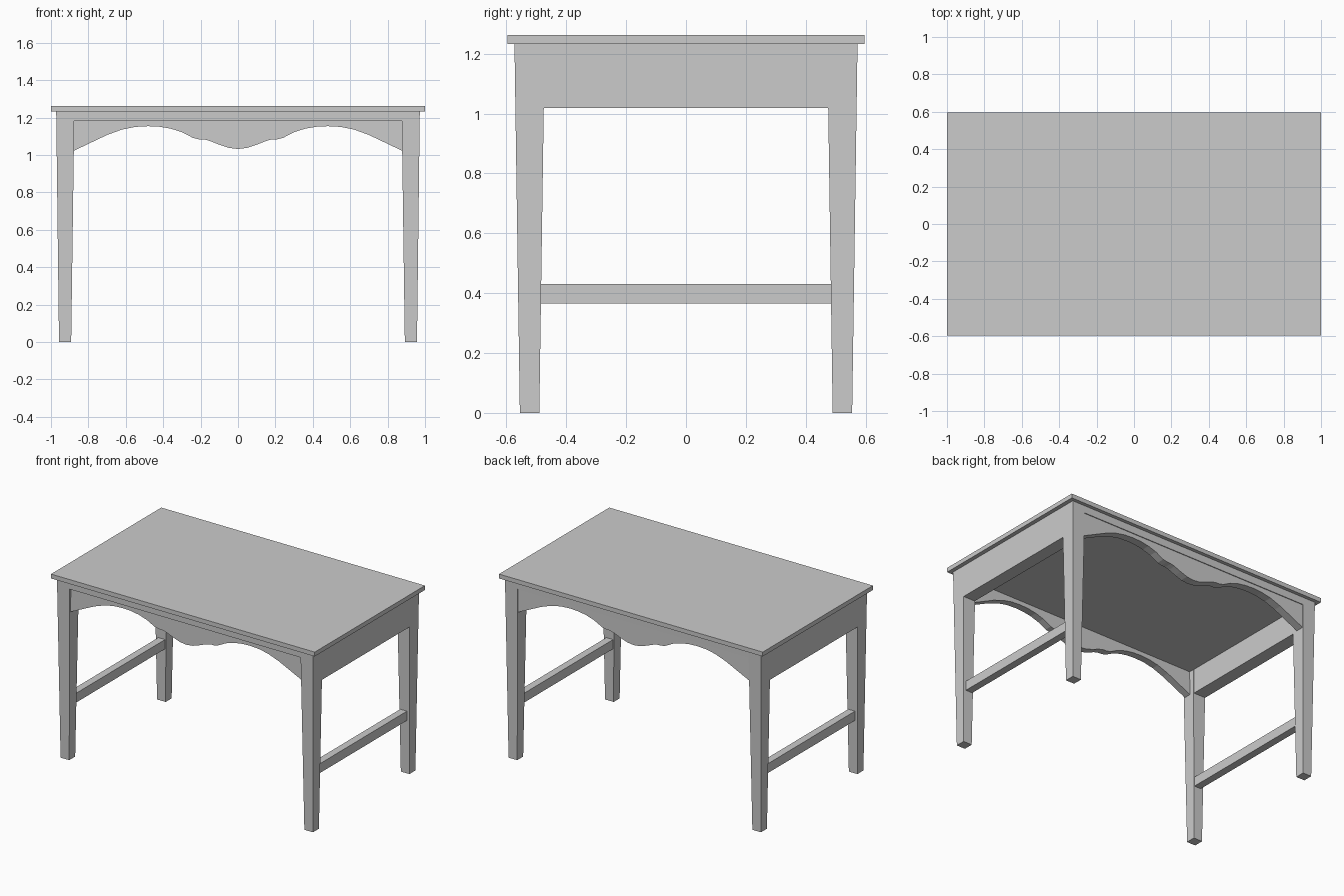
import bpy, bmesh

if "Cube" in bpy.data.objects:
    bpy.data.objects.remove(bpy.data.objects["Cube"])

TOP_Z = 1.233  # underside of the table top
RAIL_Z = 1.183  # underside of the framing board


def make_object(name, verts, faces):
    mesh = bpy.data.meshes.new(name)
    mesh.from_pydata(verts, [], faces)
    bm = bmesh.new()
    bm.from_mesh(mesh)
    bmesh.ops.recalc_face_normals(bm, faces=bm.faces)
    bm.to_mesh(mesh)
    bm.free()
    obj = bpy.data.objects.new(name, mesh)
    bpy.context.collection.objects.link(obj)
    return obj


def tapered_box(name, low, z0, high, z1):
    """Block between two rectangles given as (x0, x1, y0, y1)."""
    verts = []
    for (x0, x1, y0, y1), z in ((low, z0), (high, z1)):
        verts += [(x0, y0, z), (x1, y0, z), (x1, y1, z), (x0, y1, z)]
    faces = [(0, 1, 2, 3), (4, 5, 6, 7)]
    faces += [(i, (i + 1) % 4, (i + 1) % 4 + 4, i + 4) for i in range(4)]
    return make_object(name, verts, faces)


def mirror(obj, x=False, y=False):
    mod = obj.modifiers.new("Mirror", 'MIRROR')
    mod.use_axis = (x, y, False)
    mod.use_mirror_merge = False


# Table top
slab = (-1, 1, -0.597, 0.597)
tapered_box("table_top", slab, TOP_Z, slab, 1.263)

# Four tapered legs
legs = tapered_box("legs", (0.892, 0.957, 0.49, 0.555), 0,
                   (0.875, 0.972, 0.472, 0.573), TOP_Z)
mirror(legs, x=True, y=True)

# Side aprons, flush with the outer leg faces
side = tapered_box("side_aprons", (0.88, 0.9694, -0.476, 0.476), 1.018,
                   (0.88, 0.972, -0.473, 0.473), TOP_Z)
mirror(side, x=True)

# Framing board under the top; its long edges form the front and back rails
tapered_box("framing_board", (-0.877, 0.877, -0.5723, 0.5723), RAIL_Z,
            (-0.877, 0.877, -0.573, 0.573), TOP_Z)

# Scalloped front and back aprons, slightly recessed
half = [(0, 1.032), (0.05, 1.038), (0.1, 1.055), (0.15, 1.075), (0.18, 1.083),
        (0.21, 1.084), (0.24, 1.091), (0.3, 1.122), (0.36, 1.141),
        (0.42, 1.151), (0.48, 1.154), (0.55, 1.15), (0.62, 1.136),
        (0.7, 1.107), (0.78, 1.069), (0.879, 1.022)]
curve = [(-x, z) for x, z in reversed(half[1:])] + half


def scalloped_apron(name, outer, inner):
    verts, faces = [], []
    for x, z in curve:
        verts += [(x, outer, z), (x, inner, z),
                  (x, inner, RAIL_Z + 0.002), (x, outer, RAIL_Z + 0.002)]
    for i in range(len(curve) - 1):
        for k in range(4):
            n = (k + 1) % 4
            faces.append((4 * i + k, 4 * i + n, 4 * i + 4 + n, 4 * i + 4 + k))
    last = 4 * (len(curve) - 1)
    faces += [(0, 1, 2, 3), (last, last + 1, last + 2, last + 3)]
    make_object(name, verts, faces)


scalloped_apron("front_apron", -0.56, -0.511)
scalloped_apron("back_apron", 0.567, 0.511)

# Side stretchers
bar = (0.892, 0.943, -0.487, 0.487)
stretchers = tapered_box("side_stretchers", bar, 0.366, bar, 0.43)
mirror(stretchers, x=True)
